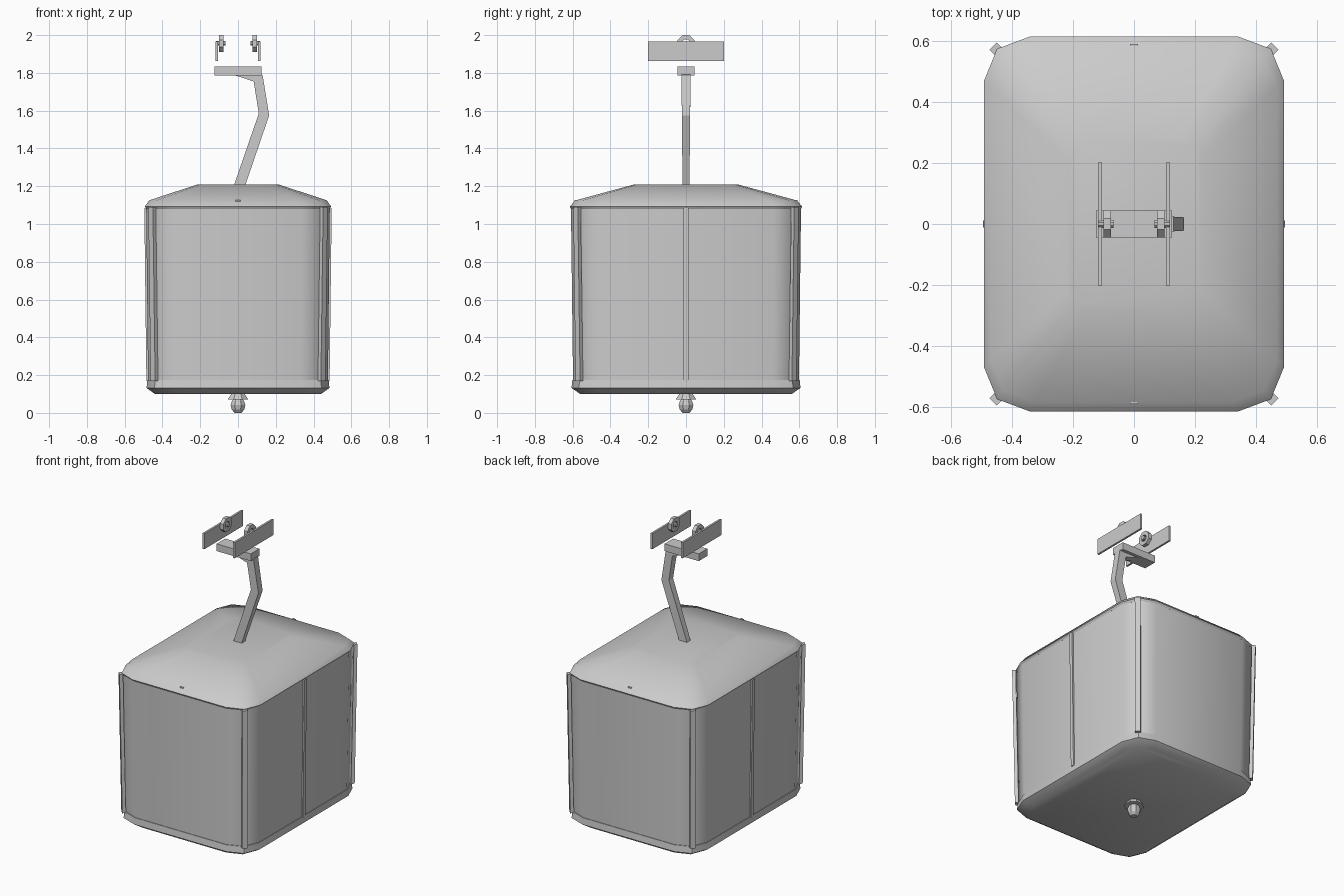
import bpy, bmesh, math
from mathutils import Matrix, Vector

if "Cube" in bpy.data.objects:
    bpy.data.objects.remove(bpy.data.objects["Cube"])


def finish(bm, name, smooth=None):
    bmesh.ops.recalc_face_normals(bm, faces=bm.faces)
    mesh = bpy.data.meshes.new(name)
    bm.to_mesh(mesh)
    bm.free()
    ob = bpy.data.objects.new(name, mesh)
    bpy.context.collection.objects.link(ob)
    if smooth:
        bpy.ops.object.select_all(action='DESELECT')
        ob.select_set(True)
        bpy.context.view_layer.objects.active = ob
        bpy.ops.object.shade_smooth_by_angle(angle=math.radians(smooth))
    return ob


def loft(name, rings, smooth=None):
    bm = bmesh.new()
    loops = [[bm.verts.new(p) for p in r] for r in rings]
    n = len(loops[0])
    for a, b in zip(loops, loops[1:]):
        for i in range(n):
            j = (i + 1) % n
            bm.faces.new((a[i], a[j], b[j], b[i]))
    bm.faces.new(loops[0])
    bm.faces.new(loops[-1])
    return finish(bm, name, smooth)


def box(name, lo, hi):
    return loft(name, [[(lo[0], lo[1], z), (hi[0], lo[1], z), (hi[0], hi[1], z), (lo[0], hi[1], z)]
                       for z in (lo[2], hi[2])])


def outline(hx, hy, z):
    # rounded rectangle with two-step corners
    k = hx / 0.493
    q = [(hx, hy - 0.145 * k), (hx - 0.043 * k, hy - 0.04 * k), (hx - 0.15 * k, hy)]
    pts = q + [(-x, y) for x, y in reversed(q)]
    pts += [(-x, -y) for x, y in pts]
    return [(x, y, z) for x, y in pts]


def lathe(name, profile, sides, centre, axis='Z', smooth=None, closed=False):
    bm = bmesh.new()
    rot = Matrix.Rotation(math.pi / 2, 4, 'Y') if axis == 'X' else Matrix()
    rings = []
    for r, h in profile:
        ring = []
        for i in range(sides):
            a = 2 * math.pi * (i + 0.5) / sides
            p = rot @ Vector((r * math.cos(a), r * math.sin(a), h))
            ring.append(bm.verts.new(p + Vector(centre)))
        rings.append(ring)
    pairs = list(zip(rings, rings[1:]))
    if closed:
        pairs.append((rings[-1], rings[0]))
    else:
        bm.faces.new(rings[0])
        bm.faces.new(rings[-1])
    for a, b in pairs:
        for i in range(sides):
            j = (i + 1) % sides
            bm.faces.new((a[i], a[j], b[j], b[i]))
    return finish(bm, name, smooth)


# cabin: floor pan, walls and domed roof
loft("floor_pan", [outline(0.44, 0.56, 0.10), outline(0.484, 0.606, 0.132),
                   outline(0.48, 0.602, 0.175)], 40)
loft("cabin_walls", [outline(0.476, 0.598, 0.17), outline(0.486, 0.609, 1.085)], 50)
loft("roof", [outline(0.486, 0.609, 1.08), outline(0.493, 0.616, 1.093),
              outline(0.47, 0.585, 1.125), outline(0.22, 0.28, 1.208)], 40)

# corner and side trim strips
for sx in (-1, 1):
    for sy in (-1, 1):
        rings = []
        for z, cx, cy in ((0.17, 0.443, 0.565), (1.09, 0.455, 0.577)):
            t, w = 0.011, 0.017
            rings.append([(sx * (cx + (a * t - b * w) * 0.707), sy * (cy + (a * t + b * w) * 0.707), z)
                          for a, b in ((-1, -1), (1, -1), (1, 1), (-1, 1))])
        loft("corner_strip", rings)
    loft("side_strip", [[(sx * (x + a), y, z) for a, y in
                         ((-0.02, -0.012), (0.007, -0.012), (0.007, 0.012), (-0.02, 0.012))]
                        for z, x in ((0.17, 0.478), (1.085, 0.489))])
    # small roof edge tab
    box("roof_tab", (-0.013, sx * 0.588 - 0.003, 1.118), (0.013, sx * 0.588 + 0.003, 1.128))

# bumper under the floor
lathe("bumper_flange", [(0.06, 0.07), (0.035, 0.105)], 8, (0, 0, 0))
lathe("bumper_knob", [(0.02, 0.0), (0.036, 0.018), (0.042, 0.042), (0.034, 0.066), (0.02, 0.078)],
      8, (0, 0, 0))

# bent hanger arm
arm = [(-0.03, 0.03, 1.18, 1.18, 0.018), (0.11, 0.165, 1.585, 1.575, 0.022),
       (0.083, 0.13, 1.755, 1.79, 0.024), (-0.01, -0.01, 1.785, 1.80, 0.024)]
loft("hanger_arm", [[(xl, -w, zl), (xr, -w, zr), (xr, w, zr), (xl, w, zl)]
                    for xl, xr, zl, zr, w in arm])
box("hanger_crossbar", (-0.125, -0.045, 1.785), (0.125, 0.045, 1.833))

# grip plates and pulley wheels
for s in (-1, 1):
    x0, x1 = sorted((s * 0.105, s * 0.118))
    box("grip_plate", (x0, -0.202, 1.862), (x1, 0.202, 1.966))
    lathe("pulley_ring", [(0.022, -0.012), (0.048, -0.012), (0.048, 0.012), (0.022, 0.012)],
          8, (s * 0.088, 0, 1.956), 'X', closed=True)
    lathe("pulley_axle", [(0.014, -0.025), (0.014, 0.025)], 8, (s * 0.092, 0, 1.957), 'X')
